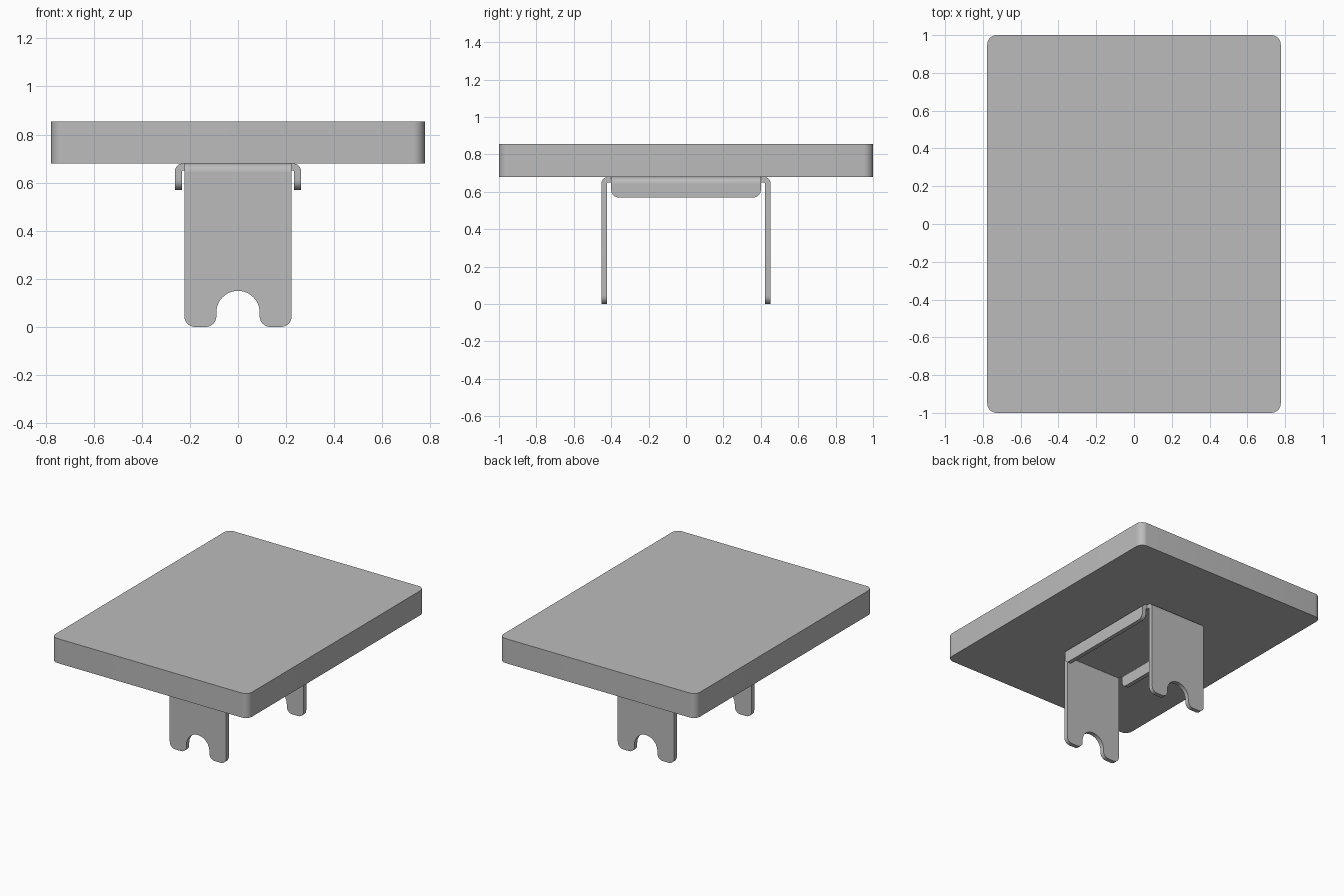
import bpy, bmesh
from math import sin, cos, pi, radians
from mathutils import Vector, Matrix

cube = bpy.data.objects.get("Cube")
if cube:
    bpy.data.objects.remove(cube)

grey = bpy.data.materials.new("plain grey")
grey.use_nodes = True
COLOUR = (0.5, 0.5, 0.5, 1)
grey.diffuse_color = COLOUR
grey.node_tree.nodes["Principled BSDF"].inputs["Base Color"].default_value = COLOUR

TOP_Z, SLAB_Z, SHEET, BEND = 0.855, 0.68, 0.03, 0.035
BEND_Z = SLAB_Z - BEND


def arc(cx, cy, r, start, end, steps=8):
    """Points along an arc, angles in degrees."""
    angles = [radians(start + (end - start) * i / steps) for i in range(steps + 1)]
    return [(cx + r * cos(a), cy + r * sin(a)) for a in angles]


def prism(name, outline, depth, origin, u, v):
    """Extrude a flat outline, drawn on axes u and v, along u x v."""
    u, v, origin = Vector(u), Vector(v), Vector(origin)
    bm = bmesh.new()
    face = bm.faces.new([bm.verts.new(origin + u * a + v * b) for a, b in outline])
    new = bmesh.ops.extrude_face_region(bm, geom=[face])["geom"]
    moved = [g for g in new if isinstance(g, bmesh.types.BMVert)]
    bmesh.ops.translate(bm, verts=moved, vec=u.cross(v) * depth)
    bmesh.ops.recalc_face_normals(bm, faces=bm.faces)
    mesh = bpy.data.meshes.new(name)
    bm.to_mesh(mesh)
    bm.free()
    mesh.materials.append(grey)
    obj = bpy.data.objects.new(name, mesh)
    bpy.context.collection.objects.link(obj)
    bpy.ops.object.select_all(action="DESELECT")
    obj.select_set(True)
    bpy.context.view_layer.objects.active = obj
    bpy.ops.object.shade_smooth_by_angle(angle=radians(30))
    return obj


def rounded_rectangle(hx, hy, r):
    return (arc(hx - r, hy - r, r, 0, 90) + arc(r - hx, hy - r, r, 90, 180)
            + arc(r - hx, r - hy, r, 180, 270) + arc(hx - r, r - hy, r, 270, 360))


def leg_outline(w=0.223, notch=0.09, r=0.044, notch_z=0.06):
    """Leg plate with two rounded feet and an arched notch between them."""
    return ([(-w, BEND_Z)] + arc(r - w, r, r, 180, 270)
            + arc(-notch - r, r, r, 270, 360)
            + arc(0, notch_z, notch, 180, 0, 24)
            + arc(notch + r, r, r, 180, 270)
            + arc(w - r, r, r, 270, 360) + [(w, BEND_Z)])


def flange_outline(w=0.40, bottom=0.57, r=0.04):
    """Side flange with rounded lower corners."""
    return ([(-w, BEND_Z)] + arc(r - w, bottom + r, r, 180, 270)
            + arc(w - r, bottom + r, r, 270, 360) + [(w, BEND_Z)])


def bent_tab(name, outline, half_width, reach, inner, out):
    """Vertical plate joined to the base plate by a rounded bend."""
    out = Vector(out)
    up = Vector((0, 0, 1))
    along = up.cross(out)
    prism(name, outline, SHEET, out * (reach - SHEET), along, up)
    centre = reach - BEND
    profile = ([(inner, SLAB_Z)] + arc(centre, BEND_Z, BEND, 90, 0)
               + arc(centre, BEND_Z, BEND - SHEET, 0, 90)
               + [(inner, SLAB_Z - SHEET)])
    # The extrusion runs along out x up, from one edge to the other
    prism(name + "_bend", profile, 2 * half_width,
          -out.cross(up) * half_width, out, up)


# Slab
prism("slab", rounded_rectangle(0.777, 1.0, 0.05), TOP_Z - SLAB_Z,
      (0, 0, SLAB_Z), (1, 0, 0), (0, 1, 0))

# Bracket base under the slab
BX, BY = 0.223, 0.40
prism("bracket_base", [(-BX, -BY), (BX, -BY), (BX, BY), (-BX, BY)], SHEET,
      (0, 0, SLAB_Z - SHEET), (1, 0, 0), (0, 1, 0))

# Legs front and back, flanges left and right
for side, leg, flange in ((-1, "front_leg", "right_flange"), (1, "back_leg", "left_flange")):
    bent_tab(leg, leg_outline(), BX, 0.452, BY, (0, side, 0))
    bent_tab(flange, flange_outline(), BY, 0.263, BX, (side, 0, 0))
